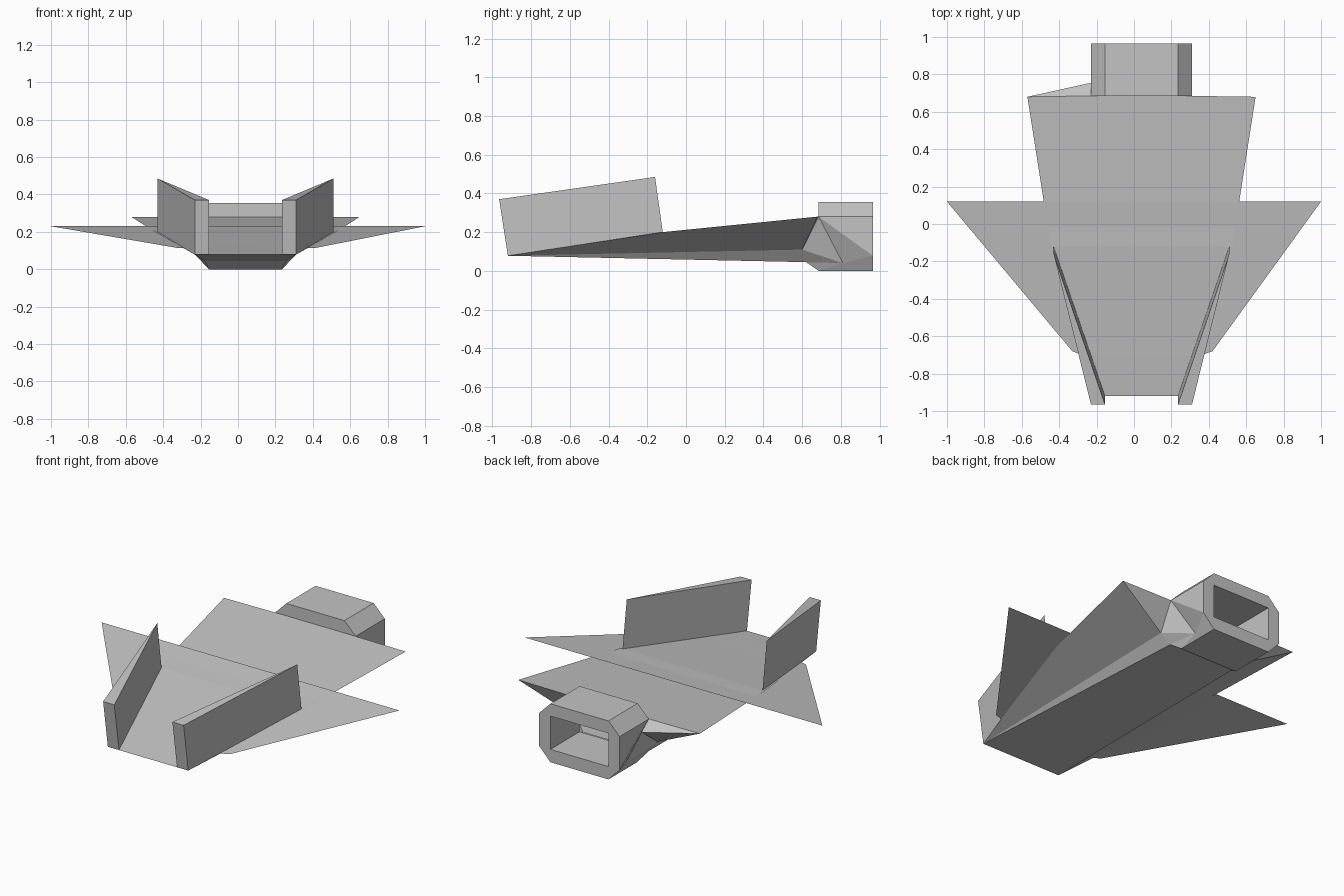
import bpy
import bmesh

if "Cube" in bpy.data.objects:
    bpy.data.objects.remove(bpy.data.objects["Cube"], do_unlink=True)

GREY = (0.55, 0.55, 0.55, 1)
grey = bpy.data.materials.new("hull_grey")
grey.use_nodes = True
grey.diffuse_color = GREY
grey.node_tree.nodes["Principled BSDF"].inputs["Base Color"].default_value = GREY

CX = 0.04  # centre line of the hull, fins and engine


def side(s, half, y, z):
    """Point on the left (s=1) or right (s=-1) of the centre line."""
    return (CX + s * half, y, z)


def build(name, faces):
    """Make a flat-shaded object from polygons, welding shared corners."""
    bm = bmesh.new()
    for pts in faces:
        bm.faces.new([bm.verts.new(p) for p in pts])
    bmesh.ops.remove_doubles(bm, verts=bm.verts, dist=0.0005)
    bmesh.ops.recalc_face_normals(bm, faces=bm.faces)
    mesh = bpy.data.meshes.new(name)
    bm.to_mesh(mesh)
    bm.free()
    mesh.materials.append(grey)
    obj = bpy.data.objects.new(name, mesh)
    bpy.context.collection.objects.link(obj)
    return obj


def pair(half, y, z):
    return side(-1, half, y, z), side(1, half, y, z)


# Hull: a wedge from a thin nose edge to a wide sloping tail
nose = pair(0.27, -0.92, 0.078)
waist = pair(0.485, -0.12, 0.2)
tail = pair(0.61, 0.68, 0.28)
root = pair(0.27, 0.685, 0.28)
chine = pair(0.27, 0.60, 0.11)
keel = pair(0.22, 0.62, 0.045)
hull = [
    (nose[0], nose[1], waist[1], waist[0]),
    (waist[0], waist[1], tail[1], root[1], root[0], tail[0]),
    (nose[0], nose[1], keel[1], keel[0]),
    (root[0], root[1], chine[1], chine[0]),
    (chine[0], chine[1], keel[1], keel[0]),
]
for i in (0, 1):
    hull += [
        (nose[i], waist[i], chine[i]),
        (waist[i], tail[i], chine[i]),
        (nose[i], chine[i], keel[i]),
        (tail[i], root[i], chine[i]),
    ]
build("hull", hull)

# Wing: one thin sheet lying along the deck
build("wing", [[(-1, 0.12, 0.23), (1, 0.12, 0.23), (0.42, -0.68, 0.115),
                (0.36, -0.70, 0.112), (-0.28, -0.70, 0.112), (-0.33, -0.68, 0.115)]])

# Fins: upright wedges, thick in front and tapering to a rear edge
for s, name in ((1, "left_fin"), (-1, "right_fin")):
    inner = [side(s, 0.195, -0.92, 0.078), side(s, 0.195, -0.965, 0.37)]
    outer = [side(s, 0.27, -0.92, 0.078), side(s, 0.27, -0.965, 0.37)]
    rear = [side(s, 0.47, -0.12, 0.2), side(s, 0.47, -0.16, 0.485)]
    build(name, [
        (inner[0], inner[1], outer[1], outer[0]),
        (inner[0], rear[0], rear[1], inner[1]),
        (outer[0], outer[1], rear[1], rear[0]),
        (inner[1], rear[1], outer[1]),
        (inner[0], outer[0], rear[0]),
    ])

# Engine: bevelled box with a rectangular duct and pinched lower front corners
FRONT, BACK = 0.685, 0.965
W, N = 0.27, 0.195
LOW, HIGH, TOP = 0.078, 0.28, 0.355
outline = [(-N, 0), (N, 0), (W, LOW), (W, HIGH), (N, TOP), (-N, TOP), (-W, HIGH), (-W, LOW)]
back = [side(1, x, BACK, z) for x, z in outline]
front = [side(1, x, FRONT, z) for x, z in outline]
front[2] = side(1, 0.20, 0.81, 0.04)
front[7] = side(-1, 0.20, 0.81, 0.04)
duct = [(-N, LOW), (N, LOW), (N, HIGH), (-N, HIGH)]
duct_back = [side(1, x, BACK, z) for x, z in duct]
duct_front = [side(1, x, FRONT, z) for x, z in duct]
engine = [(front[3], front[4], front[5], front[6])]
for i in range(8):
    j = (i + 1) % 8
    if i in (2, 6):
        # twisted flank, split along its diagonal
        a, b = (j, i) if i == 2 else (i, j)
        engine += [(front[a], back[a], back[b]), (front[a], back[b], front[b])]
    else:
        engine.append((front[i], front[j], back[j], back[i]))
for i in range(4):
    j = (i + 1) % 4
    engine.append((duct_front[i], duct_front[j], duct_back[j], duct_back[i]))
    # rim: straight side, then the bevelled corner
    a, b = back[2 * i], back[2 * i + 1]
    engine.append((a, b, duct_back[j], duct_back[i]))
    engine.append((b, back[(2 * i + 2) % 8], duct_back[j]))
build("engine", engine)

# Fairing between the hull tail and the engine
fairing = [(keel[0], keel[1], front[1], front[0])]
for i, lower, base in ((0, front[7], front[0]), (1, front[2], front[1])):
    fairing += [
        (root[i], chine[i], lower),
        (chine[i], keel[i], lower),
        (keel[i], base, lower),
    ]
build("engine_fairing", fairing)

# Extra web joining the right tail corner to the engine flank
web = side(-1, W, 0.755, 0.226)
build("right_tail_web", [(tail[0], root[0], web), (tail[0], web, chine[0])])
